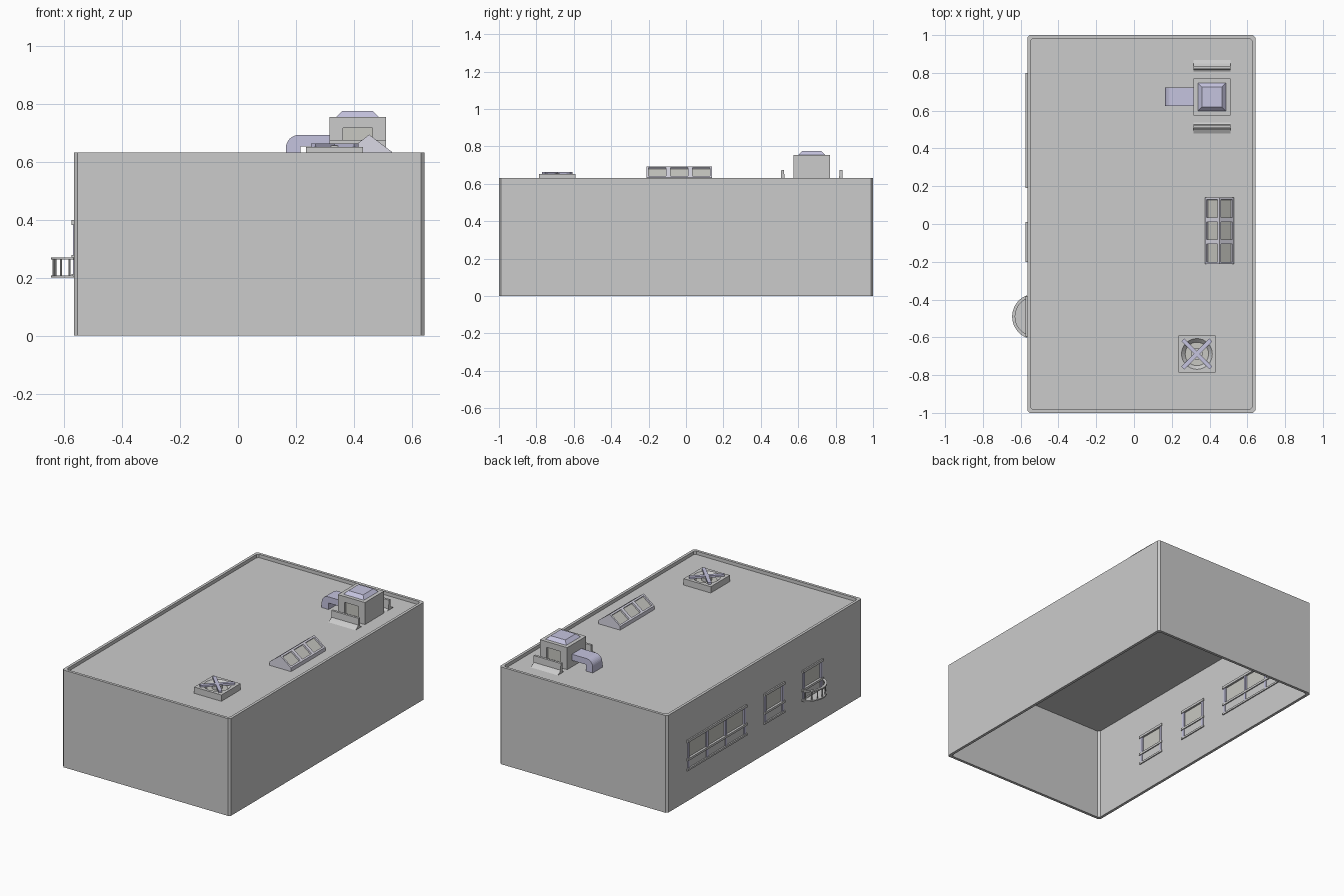
import bpy, bmesh, math
from mathutils import Matrix, Vector

if "Cube" in bpy.data.objects:
    bpy.data.objects.remove(bpy.data.objects["Cube"])


def material(name, rgb):
    m = bpy.data.materials.new(name)
    m.diffuse_color = (*rgb, 1)
    m.use_nodes = True
    m.node_tree.nodes["Principled BSDF"].inputs["Base Color"].default_value = m.diffuse_color
    return m


GLASS = material("pane_grey", (0.58, 0.58, 0.54))
BLUE = material("blue_metal", (0.56, 0.55, 0.74))
ROOF = 0.61


def finish(name, bm, mat=None):
    bmesh.ops.recalc_face_normals(bm, faces=bm.faces)
    me = bpy.data.meshes.new(name)
    bm.to_mesh(me)
    bm.free()
    ob = bpy.data.objects.new(name, me)
    bpy.context.collection.objects.link(ob)
    if mat:
        me.materials.append(mat)
    return ob


def box(name, x, y, z, mat=None, rot=0):
    """Box from (low, high) ranges, optionally turned about its own z."""
    c = Vector([(a + b) / 2 for a, b in (x, y, z)])
    s = [b - a for a, b in (x, y, z)]
    bm = bmesh.new()
    bmesh.ops.create_cube(bm, size=1, matrix=Matrix.Translation(c)
                          @ Matrix.Rotation(rot, 4, 'Z') @ Matrix.Diagonal((*s, 1)))
    return finish(name, bm, mat)


def prism(name, pts, to3d, lo, hi, mat=None):
    """Extrude a 2D outline; to3d(u, v, w) places it in space."""
    bm = bmesh.new()
    f = bm.faces.new([bm.verts.new(to3d(u, v, lo)) for u, v in pts])
    ext = bmesh.ops.extrude_face_region(bm, geom=[f])
    move = Vector(to3d(0, 0, hi)) - Vector(to3d(0, 0, lo))
    bmesh.ops.translate(bm, vec=move, verts=[v for v in ext["geom"] if isinstance(v, bmesh.types.BMVert)])
    return finish(name, bm, mat)


def cone(name, c, r1, r2, z0, z1, mat=None, n=32):
    bm = bmesh.new()
    bmesh.ops.create_cone(bm, cap_ends=True, segments=n, radius1=r1, radius2=r2, depth=z1 - z0,
                          matrix=Matrix.Translation((c[0], c[1], (z0 + z1) / 2)))
    return finish(name, bm, mat)


def cut(target, cutter):
    m = target.modifiers.new("cut", 'BOOLEAN')
    m.operation, m.solver, m.object = 'DIFFERENCE', 'EXACT', cutter
    cutter.hide_render = True
    cutter.hide_viewport = True


# Building shell: chamfered rectangular loops chained from ceiling to roof
X0, X1, TOP, WALL = -0.565, 0.642, 0.632, 0.018


def rim(bm, inset, z, c=0.012):
    a, b, d = X0 + inset, X1 - inset, 1 - inset
    pts = [(a + c, -d), (b - c, -d), (b, -d + c), (b, d - c), (b - c, d), (a + c, d), (a, d - c), (a, -d + c)]
    return [bm.verts.new((x, y, z)) for x, y in pts]


bm = bmesh.new()
loops = [rim(bm, i, z) for i, z in ((WALL, 0.602), (WALL, 0), (0, 0), (0, TOP), (WALL, TOP), (WALL, ROOF))]
for A, B in zip(loops, loops[1:]):
    for i in range(8):
        j = (i + 1) % 8
        bm.faces.new((A[i], A[j], B[j], B[i]))
bm.faces.new(loops[0])
bm.faces.new(loops[-1])
shell = finish("building_shell", bm)

# Windows on the left wall: panes, posts, header, sill and lower rail
BAR_X = (-0.574, -0.540)
for name, y0, y1, panes in (("triple_window", 0.19, 0.80, 3), ("middle_window", -0.20, 0.01, 1),
                            ("balcony_window", -0.595, -0.385, 1)):
    cut(shell, box(name + "_cutter", (-0.6, -0.5), (y0 + 0.01, y1 - 0.01), (0.27, 0.39)))
    box(name + "_glass", (-0.559, -0.553), (y0 + 0.01, y1 - 0.01), (0.27, 0.39), GLASS)
    for part, z0, z1 in (("header", 0.382, 0.398), ("sill", 0.264, 0.278), ("lower_rail", 0.2, 0.212)):
        box(f"{name}_{part}", BAR_X, (y0, y1), (z0, z1))
    step = (y1 - y0 - 0.03) / panes
    for i in range(panes + 1):
        y = y0 + 0.015 + i * step
        box(f"{name}_post_{i}", (-0.569, -0.544), (y - 0.009, y + 0.009), (0.212, 0.39), BLUE)

# Rounded balcony: floor, hand rail and balusters
BC, BR = (-0.525, -0.49), 0.12


def arc(r, half, n=20):
    return [(BC[0] - r * math.cos(t), BC[1] + r * math.sin(t))
            for t in (math.radians(-half + 2 * half * i / n) for i in range(n + 1))]


def flat(u, v, w):
    return (u, v, w)


prism("balcony_floor", arc(BR, 70), flat, 0.2, 0.208)
prism("balcony_rail", arc(BR, 70) + arc(BR - 0.016, 67)[::-1], flat, 0.262, 0.27)
for i, p in enumerate(arc(BR - 0.009, 60, 6)):
    cone(f"baluster_{i}", p, 0.004, 0.004, 0.206, 0.264, None, 8)

# Roof fan: box with funnel opening, grille disc, hub and crossed bars
FX, FY = 0.333, -0.688
fan = box("fan_box", (FX - 0.098, FX + 0.098), (FY - 0.098, FY + 0.098), (ROOF - 0.004, 0.651))
cut(fan, cone("fan_cutter", (FX, FY), 0.058, 0.082, 0.628, 0.6515))
cone("fan_disc", (FX, FY), 0.062, 0.062, 0.624, 0.632, GLASS)
cone("fan_hub", (FX, FY), 0.03, 0.03, 0.63, 0.655)
for i, a in enumerate((45, -45)):
    box(f"fan_bar_{i}", (FX - 0.105, FX + 0.105), (FY - 0.011, FY + 0.011), (0.65, 0.663), BLUE, math.radians(a))

# Gabled skylight with three recessed panes on each slope
bm = bmesh.new()
ys = [-0.212 + i * 0.352 / 3 for i in range(4)]
prof = [(0.375, ROOF - 0.004), (0.375, 0.634), (0.452, 0.693), (0.53, 0.634), (0.53, ROOF - 0.004)]
rows = [[bm.verts.new((x, y, z)) for x, z in prof] for y in ys]
slopes = []
for A, B in zip(rows, rows[1:]):
    for i in range(5):
        j = (i + 1) % 5
        f = bm.faces.new((A[i], A[j], B[j], B[i]))
        if i in (1, 2):
            slopes.append(f)
bm.faces.new(rows[0])
bm.faces.new(rows[-1])
bmesh.ops.recalc_face_normals(bm, faces=bm.faces)
bmesh.ops.inset_individual(bm, faces=slopes, thickness=0.016, depth=0)
bmesh.ops.inset_individual(bm, faces=slopes, thickness=0.001, depth=-0.01)
for f in slopes:
    f.material_index = 1
sky = finish("skylight", bm, material("frame_grey", (0.7, 0.69, 0.78)))
sky.data.materials.append(GLASS)

# Air unit: housing with a recessed opening front and back, and a tapered cap
AX, AY = 0.4125, 0.6725
unit = box("air_unit", (0.315, 0.51), (0.575, 0.77), (ROOF - 0.004, 0.753))
for side, s in (("front", -1), ("back", 1)):
    def span(a, b):
        return tuple(sorted((AY + s * a, AY + s * b)))
    cut(unit, box(side + "_opening_cutter", (0.362, 0.463), span(0.08, 0.12), (0.638, 0.715)))
    box(side + "_opening_panel", (0.36, 0.465), span(0.076, 0.082), (0.636, 0.717), GLASS)
    # Flared deflector plate beside the unit
    prism(side + "_deflector", [(0.13, ROOF - 0.003), (0.146, 0.618), (0.148, 0.675), (0.163, 0.675),
                                (0.165, 0.632), (0.176, 0.62), (0.2, ROOF - 0.003)],
          lambda u, v, w, s=s: (w, AY + s * u, v), 0.315, 0.51)
bm = bmesh.new()
bmesh.ops.create_cone(bm, cap_ends=True, segments=4, radius1=0.075 * 2 ** .5, radius2=0.053 * 2 ** .5, depth=0.022,
                      matrix=Matrix.Translation((AX, AY, 0.763)) @ Matrix.Rotation(math.pi / 4, 4, 'Z'))
finish("air_unit_cap", bm, BLUE)

# Square duct bending down into the roof
bend = [(0.21 - 0.045 * math.sin(t), 0.647 + 0.045 * math.cos(t)) for t in (i * math.pi / 16 for i in range(9))]
duct = [(0.32, 0.692)] + bend + [(0.165, ROOF - 0.004), (0.215, ROOF - 0.004), (0.215, 0.652), (0.32, 0.652)]
prism("duct", duct, lambda u, v, w: (u, w, v), 0.624, 0.722, BLUE)
